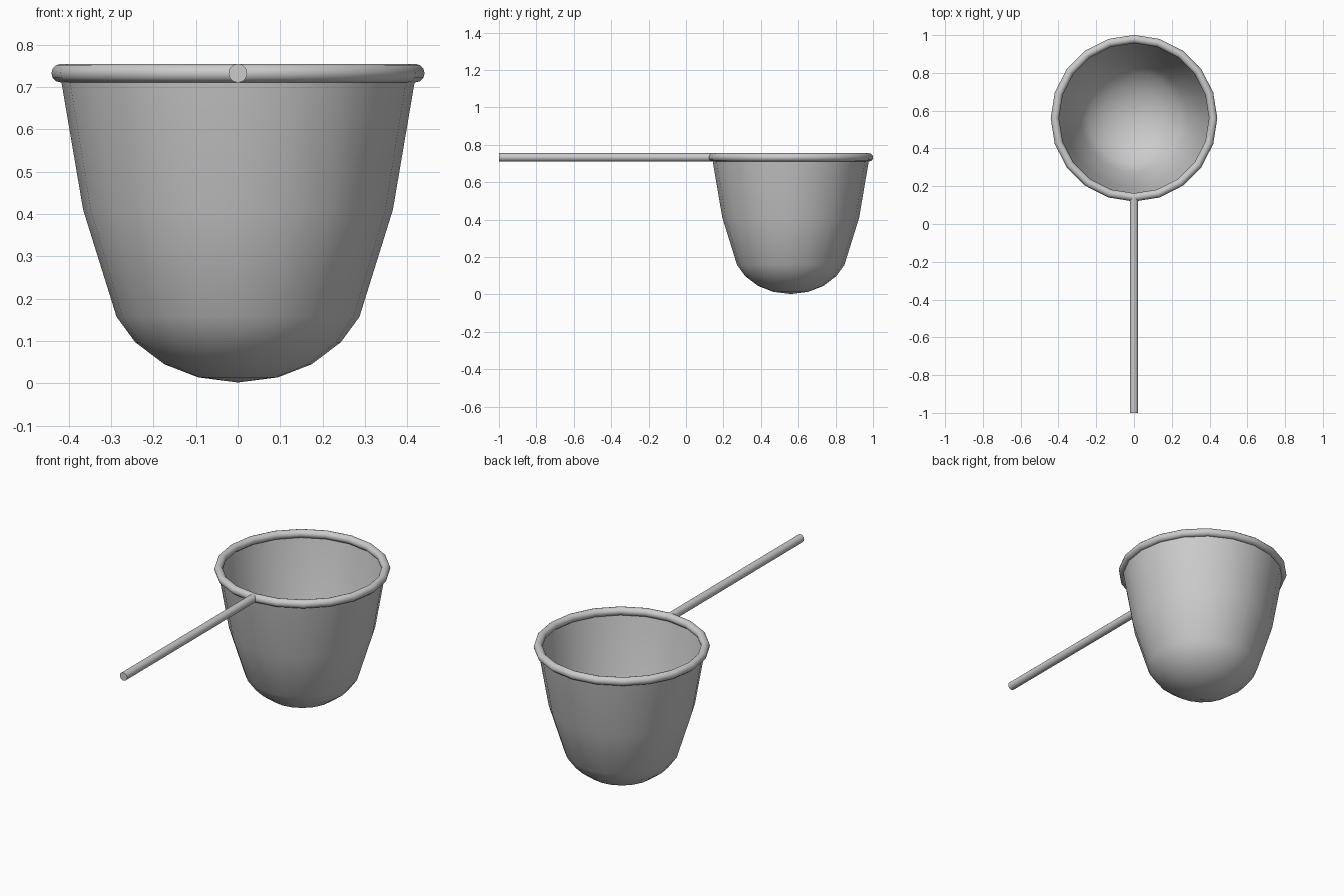
import bpy, bmesh
from math import pi, sin, cos

if "Cube" in bpy.data.objects:
    bpy.data.objects.remove(bpy.data.objects["Cube"])

CY, RIM_Z, SIDES = 0.56, 0.733, 20


def lathe(name, profile, closed=False):
    """Revolve (radius, z) points about the hoop axis."""
    bm = bmesh.new()
    pts = [bm.verts.new((r, 0, z)) for r, z in profile]
    n = len(pts)
    edges = [bm.edges.new((pts[i], pts[(i + 1) % n])) for i in range(n if closed else n - 1)]
    bmesh.ops.spin(bm, geom=pts + edges, cent=(0, 0, 0), axis=(0, 0, 1),
                   angle=2 * pi, steps=SIDES)
    bmesh.ops.remove_doubles(bm, verts=bm.verts, dist=1e-4)
    bmesh.ops.recalc_face_normals(bm, faces=bm.faces)
    mesh = bpy.data.meshes.new(name)
    bm.to_mesh(mesh)
    bm.free()
    ob = bpy.data.objects.new(name, mesh)
    ob.location = (0, CY, 0)
    bpy.context.collection.objects.link(ob)
    return ob


def smooth(ob):
    bpy.ops.object.select_all(action='DESELECT')
    ob.select_set(True)
    bpy.context.view_layer.objects.active = ob
    bpy.ops.object.shade_smooth_by_angle(angle=0.7)


# Open net bag with a rounded bottom
bag = lathe("net_bag", [(0.421, RIM_Z), (0.366, 0.41), (0.287, 0.157), (0.243, 0.097),
                        (0.174, 0.045), (0.094, 0.014), (0, 0.002)])
smooth(bag)

# Round hoop at the mouth
hoop = lathe("hoop", [(0.419 + 0.022 * cos(2 * pi * i / 12), RIM_Z + 0.022 * sin(2 * pi * i / 12))
                      for i in range(12)], closed=True)
smooth(hoop)

# Straight handle ending inside the hoop
y0, y1 = -1.0, 0.142
bpy.ops.mesh.primitive_cylinder_add(vertices=20, radius=0.022, depth=y1 - y0,
                                    location=(0, (y0 + y1) / 2, RIM_Z), rotation=(pi / 2, 0, 0))
handle = bpy.context.object
handle.name = "handle"
smooth(handle)
